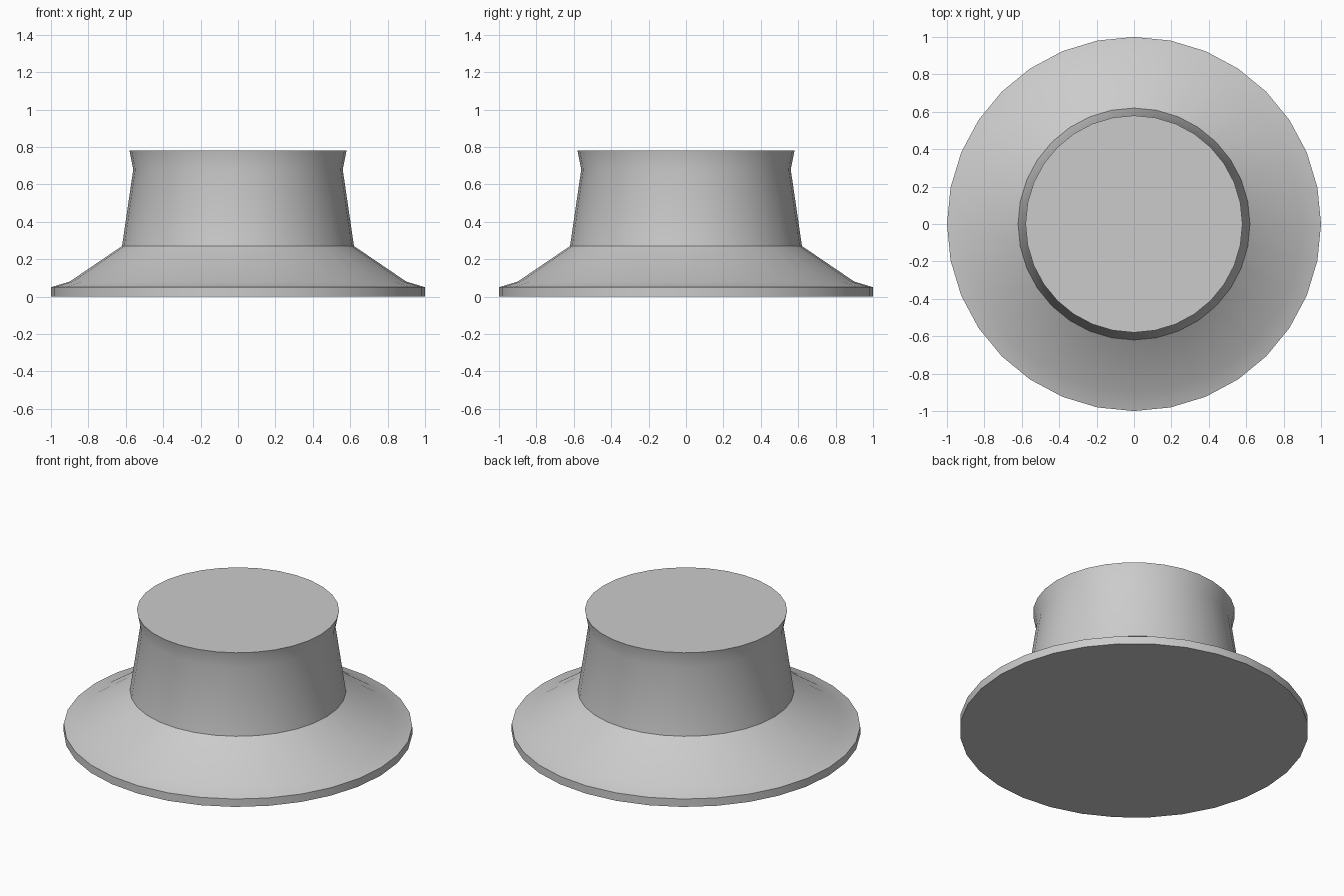
import bpy
import bmesh
from math import cos, sin, tau, radians

cube = bpy.data.objects.get("Cube")
if cube:
    bpy.data.objects.remove(cube, do_unlink=True)

SIDES = 32


def flat_material(name, rgb):
    mat = bpy.data.materials.new(name)
    mat.use_nodes = True
    colour = (*rgb, 1.0)
    mat.diffuse_color = colour
    mat.node_tree.nodes["Principled BSDF"].inputs["Base Color"].default_value = colour
    return mat


def turned_solid(name, profile, mat):
    """Revolve (radius, height) points around z and cap both ends."""
    bm = bmesh.new()
    rings = [[bm.verts.new((r * cos(tau * i / SIDES), r * sin(tau * i / SIDES), z))
              for i in range(SIDES)] for r, z in profile]
    for low, high in zip(rings, rings[1:]):
        for i in range(SIDES):
            j = (i + 1) % SIDES
            bm.faces.new((low[i], low[j], high[j], high[i]))
    bm.faces.new(rings[0][::-1])
    bm.faces.new(rings[-1])
    mesh = bpy.data.meshes.new(name)
    bm.to_mesh(mesh)
    bm.free()
    mesh.materials.append(mat)
    obj = bpy.data.objects.new(name, mesh)
    bpy.context.collection.objects.link(obj)
    return obj


grey = flat_material("light grey", (0.6, 0.6, 0.6))

# Rim, sloping skirt, tapered neck and flared top in one turned body
body = turned_solid("flared_base", [
    (1.0, 0.0), (1.0, 0.05),      # rim
    (0.9, 0.08), (0.62, 0.27),    # skirt
    (0.56, 0.68), (0.58, 0.78),   # neck and lip
], grey)

# Smooth sides with crisp rim, shoulder and cap edges
bpy.ops.object.select_all(action="DESELECT")
body.select_set(True)
bpy.context.view_layer.objects.active = body
bpy.ops.object.shade_smooth_by_angle(angle=radians(30))
